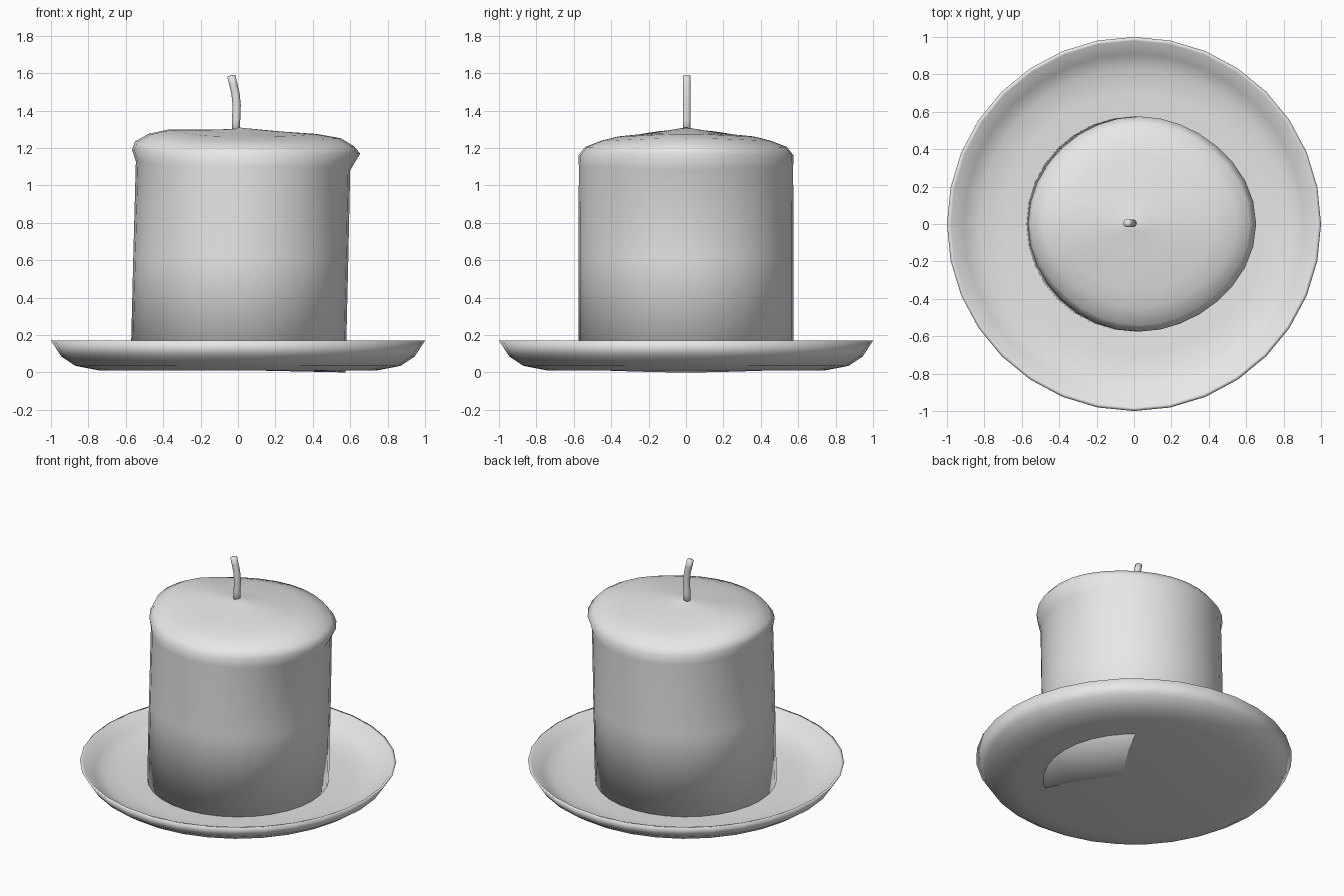
import bpy, bmesh, math
from mathutils import Vector

cube = bpy.data.objects.get("Cube")
if cube:
    bpy.data.objects.remove(cube)

SIDES = 32

wax = bpy.data.materials.new("plain_grey")
wax.use_nodes = True
wax.diffuse_color = (0.8, 0.8, 0.8, 1)
wax.node_tree.nodes["Principled BSDF"].inputs["Base Color"].default_value = (0.8, 0.8, 0.8, 1)


def loft(name, rings, start, end):
    """Skin a stack of point rings and close both ends with a fan."""
    bm = bmesh.new()
    loops = [[bm.verts.new(p) for p in ring] for ring in rings]
    n = len(loops[0])
    for a, b in zip(loops, loops[1:]):
        for i in range(n):
            j = (i + 1) % n
            bm.faces.new((a[i], a[j], b[j], b[i]))
    for loop, tip in ((loops[0], start), (loops[-1], end)):
        v = bm.verts.new(tip)
        for i in range(n):
            bm.faces.new((loop[i], loop[(i + 1) % n], v))
    bmesh.ops.recalc_face_normals(bm, faces=bm.faces)
    for f in bm.faces:
        f.smooth = True
    mesh = bpy.data.meshes.new(name)
    bm.to_mesh(mesh)
    bm.free()
    mesh.materials.append(wax)
    obj = bpy.data.objects.new(name, mesh)
    bpy.context.collection.objects.link(obj)
    return obj


def angles(n):
    return [2 * math.pi * i / n for i in range(n)]


# Saucer: underside, lip, then the shallow inner dish
saucer_profile = [(0.74, 0.01), (0.87, 0.035), (0.945, 0.085), (1.0, 0.17),
                  (0.98, 0.168), (0.91, 0.1), (0.83, 0.065), (0.7, 0.05)]
loft("saucer",
     [[(r * math.cos(a), r * math.sin(a), z) for a in angles(SIDES)]
      for r, z in saucer_profile],
     (0, 0, 0.01), (0, 0, 0.05))

# Candle: radius, height, then (radius, height) offsets for the right and left bulges
candle_profile = [
    (0.575, 0.012, (0, -0.012), (0, 0.012)),
    (0.575, 0.61, (0, 0), (0, 0)),
    (0.573, 1.10, (0, -0.02), (0, 0.03)),
    (0.575, 1.16, (0.05, 0.01), (0.02, 0.03)),
    (0.54, 1.205, (0.05, 0.005), (0.04, 0.03)),
    (0.45, 1.24, (0.07, 0.012), (0.06, 0.035)),
    (0.36, 1.262, (0.03, 0.013), (0.04, 0.037)),
    (0.18, 1.28, (0.02, 0.008), (0, 0.018)),
    (0.05, 1.302, (0, 0), (0, 0)),
]


def candle_ring(r, z, plus, minus):
    ring = []
    for a in angles(SIDES):
        c = math.cos(a)
        dr, dz = plus if c > 0 else minus
        w = c ** 4
        radius = r + dr * w
        lean = 0.028 * z / 1.15
        ring.append((radius * c + lean, radius * math.sin(a), z + dz * w))
    return ring


loft("candle", [candle_ring(*row) for row in candle_profile],
     (0, 0, 0.012), (0, 0, 1.31))

# Wick: a bent round cord rising from the wax
path = [Vector(p) for p in ((-0.012, 0.004, 1.27), (-0.01, 0.004, 1.35),
                            (-0.007, 0.004, 1.43), (-0.013, 0.004, 1.49),
                            (-0.025, 0.004, 1.54), (-0.036, 0.004, 1.585))]
wick_rings = []
for i, p in enumerate(path):
    along = (path[min(i + 1, len(path) - 1)] - path[max(i - 1, 0)]).normalized()
    side = Vector((0, 1, 0))
    across = side.cross(along)
    wick_rings.append([p + 0.022 * (math.cos(a) * across + math.sin(a) * side)
                       for a in angles(10)])
loft("wick", wick_rings, path[0], path[-1] + Vector((-0.002, 0, 0.006)))
